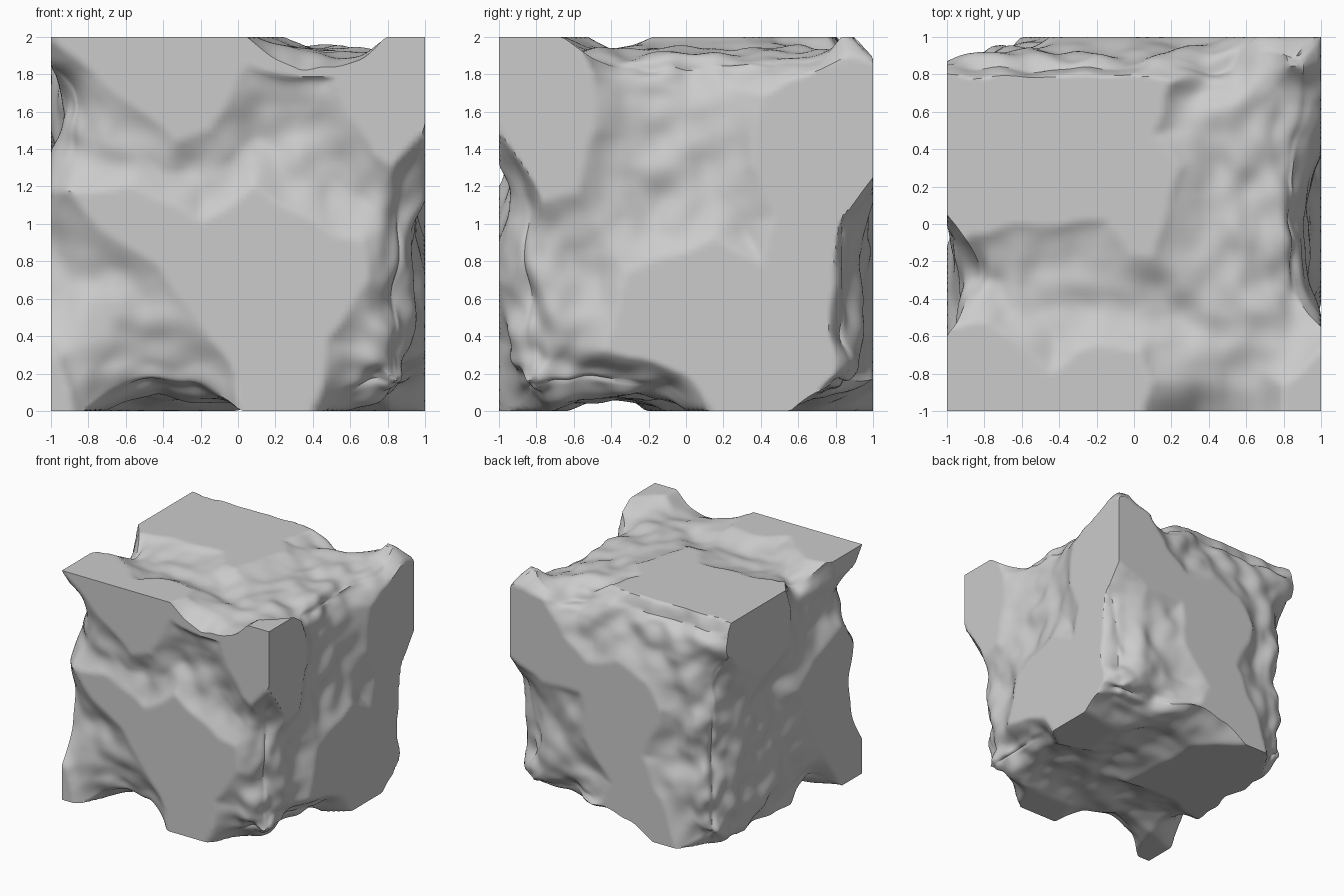
import bpy, bmesh
from mathutils import Vector, noise

if "Cube" in bpy.data.objects:
    bpy.data.objects.remove(bpy.data.objects["Cube"])

CUTS = 79        # grid density of each side
DEPTH = 0.075    # mean depth of the weathered areas
EDGE = 0.09      # extra depth along the block's edges
SLOPE = 0.32     # width of the slope around each flat area

FRONT, BACK = (1, -1), (1, 1)
RIGHT, LEFT = (0, 1), (0, -1)
TOP, BOTTOM = (2, 1), (2, -1)
flats = {}


def flat(side, *outline):
    """Add an unweathered patch, outlined in the two other axes of its side."""
    flats.setdefault(side, []).append([Vector(p) for p in outline])


# front: upper band, large central patch and lower corner
flat(FRONT, (-1.1, 1.1), (-.9, .9), (-.7, .75), (-.33, .45), (-.15, .5), (-.03, .7), (.05, .86),
     (.5, .86), (.6, .6), (.76, .35), (.85, .3), (1.1, .6), (1.1, 1.1))
flat(FRONT, (-.9, .17), (-.55, .2), (-.2, .02), (.1, .19), (.5, -.05), (.7, -.1), (.73, -.3),
     (.5, -.6), (.45, -.85), (.33, -1.1), (.05, -1.1), (-.08, -.73), (-.4, -.25), (-.7, -.05))
flat(FRONT, (-1.1, -.65), (-.95, -.7), (-.87, -1.1), (-1.1, -1.1))

# positive x side: upper front corner and lower back patch
flat(RIGHT, (-1.1, .7), (-.8, .13), (-.6, .15), (-.48, .5), (-.5, .85), (-.6, 1.1), (-1.1, 1.1))
flat(RIGHT, (1.1, .85), (.7, .93), (.4, .7), (.35, .3), (.45, .05), (.4, -.2), (.15, -.08),
     (-.3, -.25), (-.42, -.7), (0, -.85), (.28, -1.1), (.6, -1.1), (.85, -.9), (.86, -.2), (1.1, .3))

# negative x side: upper back band, lower front patch and upper front corner
flat(LEFT, (1.1, .75), (.87, .7), (.4, .36), (0, .48), (-.03, .8), (.08, 1.1), (1.1, 1.1))
flat(LEFT, (-.76, .4), (-.33, .24), (-.12, .05), (-.26, -.22), (-.4, -.54), (-.59, -.83),
     (-.7, -1.1), (-1.1, -1.1), (-1.1, .1))
flat(LEFT, (-.55, 1.1), (-.65, .85), (-1.1, .85), (-1.1, 1.1))

# back: patch running from an upper corner down to the lower edge
flat(BACK, (1.1, .9), (.66, .9), (.49, .58), (.27, .4), (-.02, .48), (-.3, .38), (-.48, .14),
     (-.27, -.3), (-.47, -.6), (-.65, -1.1), (.27, -1.1), (.02, -.58), (.27, -.28), (.32, .12),
     (.7, .1), (1.1, .3))

# top: large back patch, front strip and two corners
flat(TOP, (-1.1, .95), (-.8, .86), (0, .9), (.2, .83), (.1, .5), (.25, .3), (.1, -.16),
     (-.02, -.16), (-.15, .03), (-.65, -.02), (-1.1, -.1))
flat(TOP, (-1.1, -.55), (-.8, -.53), (-.42, -.78), (-.3, -.68), (.05, -.68), (.1, -.83),
     (0, -1.1), (-1.1, -1.1))
flat(TOP, (.78, -1.1), (.8, -.85), (1.1, -.6), (1.1, -1.1))
flat(TOP, (.85, 1.1), (.88, .88), (1.1, .85))

# bottom: large back patch, two smaller ones and one corner
flat(BOTTOM, (0, -.1), (-.05, .7), (-.5, 1.1), (-.9, .8), (-1.1, .2), (-1.1, -.25), (-.53, -.1))
flat(BOTTOM, (1.1, .6), (.6, .5), (.55, .1), (.85, 0), (1.1, .2))
flat(BOTTOM, (.4, -1.1), (.6, -.75), (.07, -.7), (0, -1.1))
flat(BOTTOM, (-1.1, -.7), (-.7, -.65), (-.85, -1.1), (-1.1, -1.1))


def gap(p, outline):
    """Distance from p to an outline, zero inside it."""
    inside, best = False, 9.0
    for a, b in zip(outline, outline[1:] + outline[:1]):
        ab, ap = b - a, p - a
        t = min(1, max(0, ap.dot(ab) / ab.length_squared))
        best = min(best, (ap - ab * t).length)
        if (a.y > p.y) != (b.y > p.y) and p.x < a.x + ab.x * ap.y / ab.y:
            inside = not inside
    return 0 if inside else best


def weathering(co, axis, sign):
    """Depth worn away from one side at this point."""
    wavy = co + noise.noise_vector(co * 4) * .04
    uv = Vector([wavy[i] for i in range(3) if i != axis])
    away = min(gap(uv, o) for o in flats[axis, sign])
    t = min(1, away / SLOPE)
    rim = max(abs(co[i]) for i in range(3) if i != axis)
    edge = max(0, (rim - .6) / .4) ** 2 * EDGE
    bumps = noise.noise(co * 3.1) * .05 + noise.noise(co * 6.3) * .03
    return max(0, t * (2 - t) * (DEPTH + edge + bumps))


# weathered block: a dense cube worn inward from all six sides
bm = bmesh.new()
bmesh.ops.create_cube(bm, size=2)
bmesh.ops.subdivide_edges(bm, edges=bm.edges[:], cuts=CUTS, use_grid_fill=True)
for v in bm.verts:
    start = v.co.copy()
    for axis in range(3):
        reach = abs(start[axis]) ** 5
        if reach > .02:
            sign = 1 if start[axis] > 0 else -1
            v.co[axis] -= sign * reach * weathering(start, axis, sign)
bmesh.ops.translate(bm, verts=bm.verts[:], vec=(0, 0, 1))
bmesh.ops.recalc_face_normals(bm, faces=bm.faces[:])
mesh = bpy.data.meshes.new("stone_block")
bm.to_mesh(mesh)
bm.free()

block = bpy.data.objects.new("stone_block", mesh)
bpy.context.collection.objects.link(block)

stone = bpy.data.materials.new("stone_grey")
stone.use_nodes = True
grey = (.6, .6, .6, 1)
stone.diffuse_color = grey
stone.node_tree.nodes["Principled BSDF"].inputs["Base Color"].default_value = grey
mesh.materials.append(stone)

bpy.ops.object.select_all(action="DESELECT")
block.select_set(True)
bpy.context.view_layer.objects.active = block
bpy.ops.object.shade_smooth_by_angle(angle=.7)
